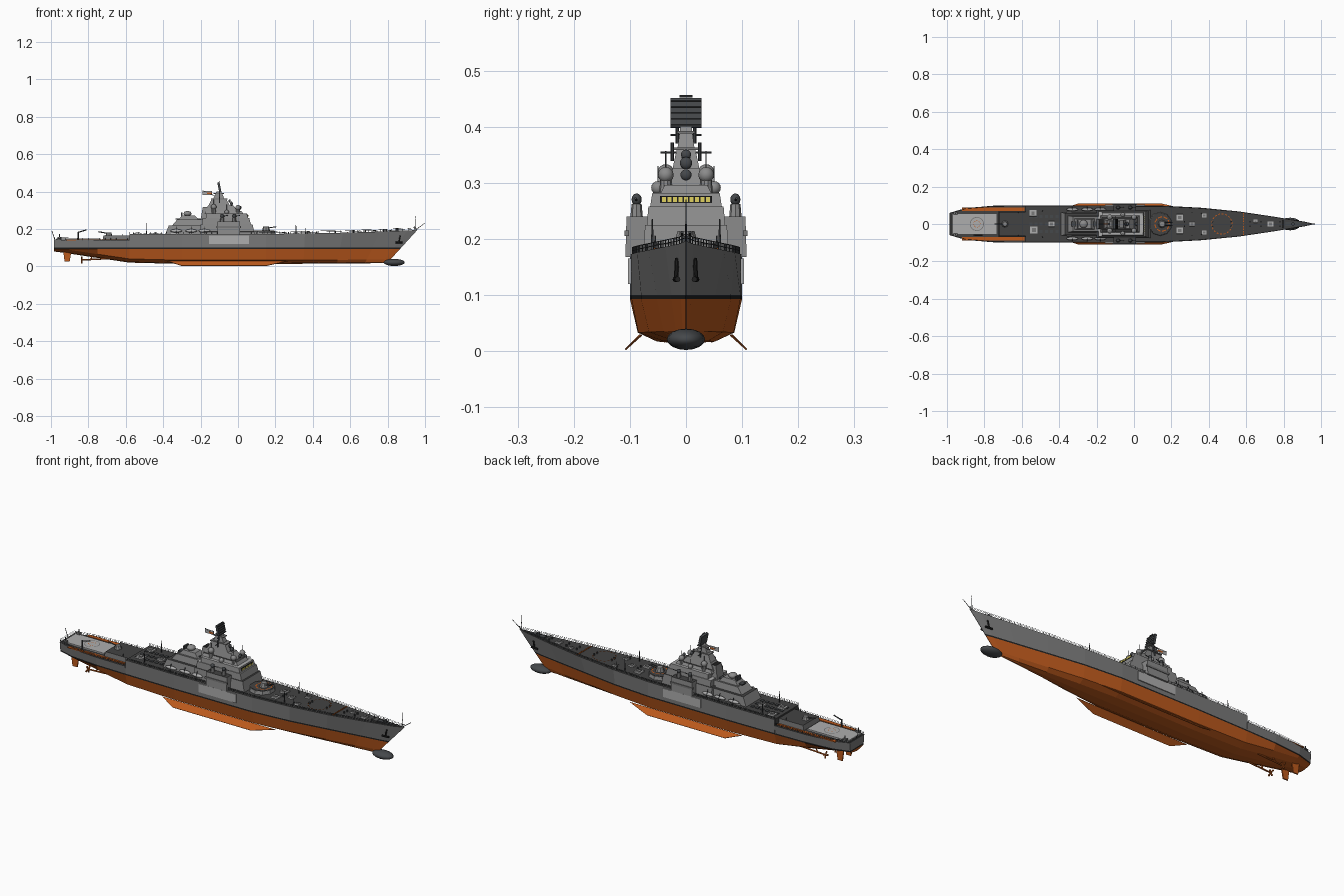
import bpy, bmesh, math
from mathutils import Vector, Matrix

if "Cube" in bpy.data.objects:
    bpy.data.objects.remove(bpy.data.objects["Cube"], do_unlink=True)


def material(name, *rgb):
    m = bpy.data.materials.new(name)
    m.use_nodes = True
    m.diffuse_color = (*rgb, 1)
    m.node_tree.nodes["Principled BSDF"].inputs["Base Color"].default_value = (*rgb, 1)
    return m


HULL = material("hull grey", .19, .19, .19)
UPPER = material("superstructure grey", .26, .26, .26)
LIGHT = material("light grey", .42, .42, .42)
DECK = material("deck charcoal", .055, .055, .055)
RED = material("rust orange", .5, .1, .012)
BLACK = material("black", .015, .015, .015)
DARK = material("dark metal", .06, .065, .07)
YELLOW = material("window yellow", .75, .65, .12)


def finish(name, bm, *mats, smooth=False):
    bmesh.ops.recalc_face_normals(bm, faces=bm.faces)
    me = bpy.data.meshes.new(name)
    for f in bm.faces:
        f.smooth = smooth
    bm.to_mesh(me)
    bm.free()
    for m in mats:
        me.materials.append(m)
    ob = bpy.data.objects.new(name, me)
    bpy.context.collection.objects.link(ob)
    return ob


def block(name, mat, x, hw, z, y=0, fore=0, aft=0, side=0, roof=None):
    """Box whose top edge can slope in at the fore, aft and sides."""
    bm = bmesh.new()
    bmesh.ops.create_cube(bm, size=1)
    for v in bm.verts:
        up, sy = v.co.z > 0, (1 if v.co.y > 0 else -1)
        px = x[1] - fore * up if v.co.x > 0 else x[0] + aft * up
        v.co = (px, y + sy * (hw - side * up), z[1] if up else z[0])
    bm.normal_update()
    for f in bm.faces:
        f.material_index = int(roof is not None and f.normal.z > .9)
    return finish(name, bm, mat, roof or mat)


def rod(name, mat, a, b, r, r2=None, sides=8):
    """Cylinder or cone from point a to point b."""
    a, b = Vector(a), Vector(b)
    bm = bmesh.new()
    turn = (b - a).to_track_quat('Z', 'Y').to_matrix().to_4x4()
    bmesh.ops.create_cone(bm, cap_ends=True, segments=sides, radius1=r,
                          radius2=r if r2 is None else r2, depth=(b - a).length,
                          matrix=Matrix.Translation((a + b) / 2) @ turn)
    return finish(name, bm, mat)


def ball(name, mat, c, size):
    bm = bmesh.new()
    bmesh.ops.create_uvsphere(bm, u_segments=14, v_segments=8, radius=1,
                              matrix=Matrix.Translation(c) @ Matrix.Diagonal((*size, 1)))
    return finish(name, bm, mat, smooth=True)


def ring_dashes(name, mat, c, r, width, count, fill=.55):
    bm = bmesh.new()
    for i in range(count):
        a0, a1 = (2 * math.pi * (i + k) / count for k in (0, fill))
        bm.faces.new([bm.verts.new((c[0] + q * math.cos(a), c[1] + q * math.sin(a), c[2]))
                      for q, a in ((r, a0), (r + width, a0), (r + width, a1), (r, a1))])
    return finish(name, bm, mat)


# Hull: keel x, stem rake, deck half width, deck z, waterline half, bilge half, keel z
STATIONS = [
    (-.985, 0, .06, .143, .055, .045, .08), (-.9, 0, .085, .14, .08, .065, .068),
    (-.75, 0, .098, .14, .093, .078, .045), (-.58, 0, .1, .14, .097, .085, .02),
    (-.579, 0, .1, .172, .097, .085, .02), (-.3, 0, .1, .172, .1, .086, .013),
    (.15, 0, .098, .173, .097, .085, .013), (.35, .05, .087, .176, .08, .066, .014),
    (.53, .2, .067, .18, .052, .04, .015), (.68, .5, .037, .186, .026, .018, .016),
    (.77, .8, .013, .191, .009, .006, .018), (.8, .91, .001, .196, .001, .001, .02)]
bm = bmesh.new()
loops = []
for xk, rake, dh, dz, wh, bh, kz in STATIONS:
    half = [(0, kz), (.6 * bh, kz + .004), (bh, min(kz + .02, .088)), (wh, .093), (wh, .1), (dh, dz)]
    pts = half + [(-y, z) for y, z in half[:0:-1]]
    loops.append([bm.verts.new((xk + rake * (z - .02), y, z)) for y, z in pts])
n = len(loops[0])
# material of each strip round the section: bottom, boot stripe, topside, deck
strip = [1, 1, 1, 2, 0, 3, 0, 2, 1, 1, 1]
for a, b in zip(loops, loops[1:]):
    for i in range(n):
        j = (i + 1) % n
        bm.faces.new((a[i], a[j], b[j], b[i])).material_index = strip[i]
for loop in (loops[0], loops[-1]):
    bm.faces.new(loop[4:8])
    bm.faces.new(loop[3:5] + loop[7:9]).material_index = 2
    bm.faces.new(loop[:4] + loop[8:]).material_index = 1
finish("hull", bm, HULL, RED, BLACK, DECK)

edge = [(xk + rake * (dz - .02), dh * .97, dz) for xk, rake, dh, dz, *_ in STATIONS]


def deck_at(x):
    for (x0, y0, z0), (x1, y1, z1) in zip(edge, edge[1:]):
        if x0 <= x <= x1:
            t = (x - x0) / (x1 - x0)
            return y0 + t * (y1 - y0), z0 + t * (z1 - z0)
    return edge[-1][1:]


# Underwater fittings
ball("bow_sonar_bulb", DARK, (.835, 0, .021), (.058, .034, .019))
for s, side in ((1, "left"), (-1, "right")):
    bm = bmesh.new()
    fin = [(-.38, .083, .03), (.27, .08, .03), (.15, .109, .004), (-.3, .109, .004)]
    bm.faces.new([bm.verts.new((x, s * y, z)) for x, y, z in fin])
    finish("bilge_keel_" + side, bm, RED).modifiers.new("thickness", "SOLIDIFY").thickness = .003
    block("rudder_" + side, RED, (-.935, -.89), .003, (.085, .025), y=s * .035, aft=.008, fore=.01)
    rod("propeller_shaft_" + side, RED, (-.84, s * .042, .034), (-.62, s * .042, .045), .004)
    rod("shaft_strut_" + side, RED, (-.79, s * .042, .036), (-.77, s * .042, .066), .003)
    for k in range(4):
        a = k * math.pi / 2 + .4
        rod("propeller_blade_" + side, RED, (-.832, s * .042, .034),
            (-.836, s * .042 + .018 * math.cos(a), .034 + .018 * math.sin(a)), .002, .005, 6)

    # Hull side panel, anchor, low stern walkway
    block("side_panel_" + side, LIGHT, (-.155, .06), .003, (.12, .165), y=s * .1)
    rod("anchor_shank_" + side, BLACK, (.868, s * .016, .165), (.86, s * .018, .125), .004)
    rod("anchor_fluke_" + side, BLACK, (.842, s * .019, .128), (.88, s * .015, .128), .005)
    block("stern_walkway_" + side, RED, (-.92, -.585), .009, (.139, .1425), y=s * .079)

    # Side sponsons with close-in guns
    block("gun_sponson_" + side, UPPER, (-.11, .01), .026, (.168, .24), y=s * .082, side=.002, roof=DECK)
    block("sponson_rim_" + side, HULL, (-.115, .015), .004, (.205, .215), y=s * .106)
    for x in (-.085, -.02):
        rod("close_in_gun_base_" + side, UPPER, (x, s * .088, .24), (x, s * .088, .262), .011, .009)
        ball("close_in_gun_head_" + side, DARK, (x, s * .088, .27), (.01, .009, .011))
        rod("close_in_gun_barrel_" + side, DARK, (x, s * .088, .268), (x + .03, s * .09, .272), .002)
    # Boats beside the aft deckhouse
    for x in (-.33, -.25, -.18):
        ball("boat_" + side, LIGHT, (x, s * .078, .19), (.032, .009, .009))
        rod("davit_" + side, DARK, (x, s * .092, .172), (x, s * .078, .212), .002)
    # Radar domes and mast yards
    for x, y, z, r in ((.0, .036, .308, .014), (-.13, .036, .312, .015), (-.06, .05, .285, .012)):
        rod("dome_pedestal_" + side, UPPER, (x, s * y, z - .045), (x, s * y, z), r * .95, r * .7, 10)
        ball("radar_dome_" + side, UPPER, (x, s * y, z + .006), (r, r, r))
        rod("dome_whip_" + side, DARK, (x, s * y, z), (x, s * y, z + .045), .0012, sides=5)
    for x, y, z in ((-.1, .045, .354), (-.1, .028, .385)):
        rod("mast_yard_" + side, DARK, (x, 0, z), (x, s * y, z), .0018, sides=6)
        rod("yard_aerial_" + side, DARK, (x, s * y * .55, z - .015), (x, s * y * .55, z + .018), .003, sides=6)
    for x, y, h in ((-.49, .07, .06), (.31, .06, .06), (.36, .055, .03), (-.62, .06, .04)):
        z = deck_at(x)[1]
        rod("deck_whip_" + side, DARK, (x, s * y, z), (x, s * y, z + h), .003, .001, 6)

    # Deck railings
    for (x0, y0, z0), (x1, y1, z1) in zip(edge, edge[1:]):
        for h in (.006, .012):
            rod("rail_" + side, DARK, (x0, s * y0, z0 + h), (x1, s * y1, z1 + h), .0008, sides=4)
    for i in range(64):
        x = -.98 + i * .03
        y, z = deck_at(x)
        rod("rail_post_" + side, DARK, (x, s * y, z), (x, s * y, z + .012), .001, sides=4)

# Main superstructure, stepped upwards
block("main_deckhouse", UPPER, (-.2, .09), .076, (.17, .225), fore=.012, side=.003, roof=DECK)
block("bridge_lower", UPPER, (-.19, .07), .07, (.222, .258), fore=.01, side=.003, roof=LIGHT)
block("bridge_wings", UPPER, (-.17, .055), .064, (.257, .282), fore=.008, side=.004, roof=LIGHT)
block("bridge_top", UPPER, (-.18, .03), .046, (.28, .296), fore=.012, aft=.01, side=.008, roof=DECK)
block("tower_lower", UPPER, (-.18, .005), .032, (.29, .325), fore=.03, aft=.02, side=.008)
block("tower_middle", UPPER, (-.16, -.04), .025, (.32, .362), fore=.025, aft=.02, side=.009)
block("mast", UPPER, (-.135, -.07), .016, (.355, .4), fore=.02, aft=.02, side=.006)
block("mast_platform", HULL, (-.145, -.055), .022, (.358, .363))
block("mast_top_platform", HULL, (-.13, -.075), .016, (.388, .392))
block("bridge_window_band", BLACK, (.047, .0545), .046, (.264, .276))
for i in range(9):
    block("bridge_window", YELLOW, (.05, .0555), .0038, (.2655, .2745), y=(i - 4) * .0098)
for z, x, r in ((.314, .012, .01), (.335, -.035, .011), (.35, -.045, .009)):
    ball("fire_control_dish", DARK, (x, 0, z), (r * .7, r, r))
block("tower_funnel", UPPER, (-.2, -.15), .028, (.25, .318), aft=.012, side=.005, roof=BLACK)

# Main search radar, leaning back
bm = bmesh.new()
tilt = Matrix.Translation((-.1, 0, .424)) @ Matrix.Rotation(-.2, 4, 'Y')
bmesh.ops.create_cube(bm, size=1, matrix=tilt @ Matrix.Diagonal((.012, .056, .052, 1)))
finish("search_radar", bm, DARK)
for i in range(5):
    z = .403 + i * .0105
    rod("radar_rib", BLACK, (-.092 - (z - .424) * .2, -.028, z), (-.092 - (z - .424) * .2, .028, z), .0012, sides=5)
rod("radar_feed", DARK, (-.1, -.012, .454), (-.1, .012, .454), .002)
rod("ensign_gaff", DARK, (-.12, 0, .375), (-.19, 0, .405), .0015, sides=5)
block("ensign", LIGHT, (-.19, -.14), .001, (.382, .402))
block("ensign_stripe", RED, (-.165, -.14), .0015, (.386, .394))

# Aft superstructure
block("aft_deckhouse", UPPER, (-.39, -.19), .062, (.17, .218), aft=.02, side=.004, roof=DECK)
block("aft_upper_house", UPPER, (-.355, -.19), .045, (.215, .25), aft=.03, side=.006, roof=HULL)
block("aft_control_house", UPPER, (-.32, -.21), .03, (.248, .272), aft=.02, fore=.02, side=.006)
rod("aft_director_base", UPPER, (-.27, 0, .268), (-.27, 0, .28), .014, sides=10)
ball("aft_director_dome", UPPER, (-.27, 0, .282), (.022, .022, .014))
block("aft_director_plate", DARK, (-.305, -.296), .018, (.262, .288))
for x in (-.335, -.23):
    block("aft_vent", DARK, (x, x + .03), .014, (.25, .256), y=0)

# Forward gun platform with turret
rod("forward_platform", UPPER, (.14, 0, .17), (.14, 0, .19), .064, .06, 10)
rod("forward_platform_deck", DECK, (.14, 0, .19), (.14, 0, .192), .058, sides=10)
ring_dashes("platform_ring", RED, (.15, 0, .194), .036, .006, 8, .75)
rod("forward_turret", UPPER, (.15, 0, .19), (.15, 0, .214), .022, .015, 8)
for y in (-.007, .007):
    rod("turret_barrel", DARK, (.165, y, .206), (.205, y, .212), .0025)

# Deck hatches and launch covers
for x, y, w in ((.245, .035, .018), (.245, -.035, .018), (.31, 0, .014), (.375, .045, .012), (.375, -.045, .012),
                (.73, 0, .015), (.65, .015, .01), (-.65, 0, .016), (-.54, .058, .018), (-.535, -.032, .02),
                (-.44, 0, .016), (-.345, .055, .012), (-.345, -.055, .012), (-.6, -.05, .01)):
    z = deck_at(x)[1]
    block("deck_hatch", LIGHT, (x - w, x + w), w, (z - .002, z + .006), y=y, side=.002)
    block("hatch_cover", HULL, (x - w * .5, x + w * .5), w * .5, (z, z + .009), y=y)
for i in range(6):
    for y in (-.04, 0, .04):
        x = -.56 + i * .028
        block("launch_cover", DARK, (x, x + .016), .008, (.17, .175), y=y)
for x in (.27, .42, .52, .62, .68, .78):
    z = deck_at(x)[1]
    for y in (-.012, .012):
        rod("bollard", DARK, (x, y, z), (x, y, z + .01), .004)

# Painted deck circle and line
ring_dashes("deck_circle", RED, (.47, 0, .183), .052, .005, 18)
for i in range(9):
    block("deck_line", RED, (.583, .589), .004, (.178, .184), y=(i - 4) * .0135)

# Foredeck breakwater, capstans and jackstaff
block("breakwater", HULL, (.79, .8), .022, (.185, .2), fore=.006)
rod("capstan", DARK, (.85, 0, .188), (.85, 0, .205), .009)
block("chain_deck", DARK, (.81, .89), .012, (.186, .193))
rod("jackstaff", DARK, (.945, 0, .19), (.95, 0, .27), .002, .001, 6)
rod("bowsprit", DARK, (.94, 0, .188), (1, 0, .232), .002, .001, 6)

# Stern: raised deckhouse, helicopter pad, gun and rails
block("stern_deckhouse", HULL, (-.725, -.58), .066, (.138, .165), aft=.006, side=.002, roof=DECK)
block("helicopter_pad", LIGHT, (-.975, -.735), .054, (.138, .148), aft=.004)
ring_dashes("pad_circle", HULL, (-.84, 0, .1485), .034, .004, 16, .98)
ring_dashes("pad_inner_circle", RED, (-.84, 0, .1487), .016, .003, 12)
rod("crane_post", DARK, (-.855, -.06, .14), (-.855, -.06, .185), .004)
rod("crane_arm", DARK, (-.855, -.06, .182), (-.81, -.06, .195), .003)
rod("stern_gun_mount", UPPER, (-.69, 0, .165), (-.69, 0, .182), .018, .012)
rod("stern_gun_barrel", DARK, (-.7, 0, .177), (-.745, 0, .185), .003)
rod("stern_flagstaff", DARK, (-.98, 0, .143), (-.995, 0, .19), .0015, sides=6)
for y in (-.055, .055):
    block("stern_locker", HULL, (-.965, -.945), .008, (.14, .157), y=y)
    rod("stern_post", DARK, (-.955, y, .15), (-.955, y, .172), .003)
for h in (.006, .012):
    rod("stern_rail", DARK, (-.985, -.058, .143 + h), (-.985, .058, .143 + h), .0008, sides=4)
